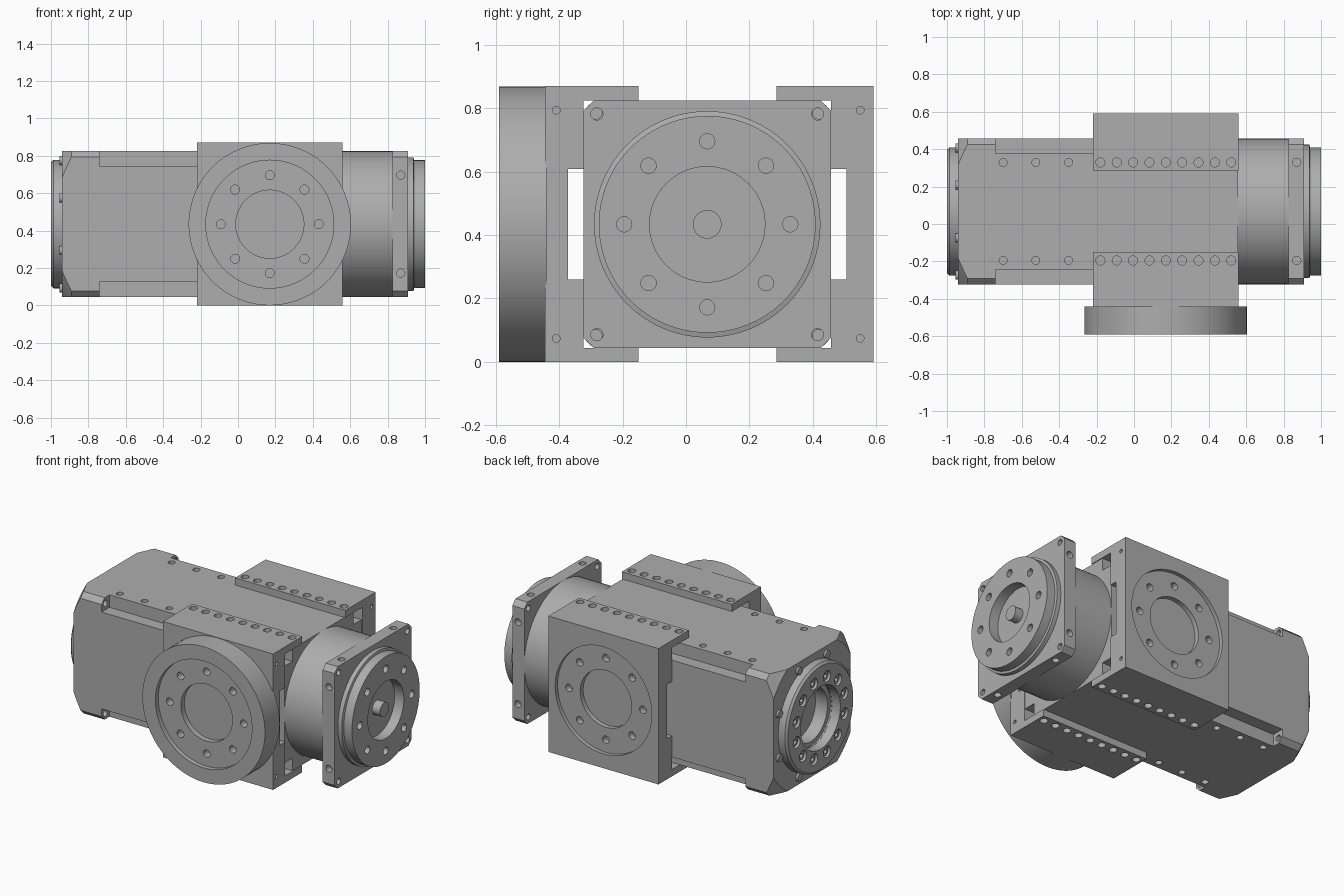
import bpy, bmesh, math
from mathutils import Vector, Matrix

if "Cube" in bpy.data.objects:
    bpy.data.objects.remove(bpy.data.objects["Cube"])

GREY = (0.42, 0.42, 0.42, 1)
metal = bpy.data.materials.new("machined grey")
metal.use_nodes = True
metal.diffuse_color = GREY
metal.node_tree.nodes["Principled BSDF"].inputs["Base Color"].default_value = GREY

CY, CZ = 0.067, 0.434          # main axis
DX = 0.17                      # cross axis
HALF = 0.39
X, Y, Z = Vector((1, 0, 0)), Vector((0, 1, 0)), Vector((0, 0, 1))


def finish(name, bm):
    bmesh.ops.remove_doubles(bm, verts=bm.verts, dist=0.0001)
    bmesh.ops.recalc_face_normals(bm, faces=bm.faces)
    mesh = bpy.data.meshes.new(name)
    bm.to_mesh(mesh)
    bm.free()
    mesh.materials.append(metal)
    obj = bpy.data.objects.new(name, mesh)
    bpy.context.collection.objects.link(obj)
    return obj


def add_box(bm, lo, hi):
    lo, hi = Vector(lo), Vector(hi)
    m = Matrix.Translation((lo + hi) / 2) @ Matrix.Diagonal((*(hi - lo), 1))
    bmesh.ops.create_cube(bm, size=1, matrix=m)


def place(origin, axis):
    return Matrix.Translation(origin) @ axis.to_track_quat('Z', 'Y').to_matrix().to_4x4()


def lathe(name, origin, axis, profile, steps=96):
    """Turn (radius, height) points around an axis."""
    bm = bmesh.new()
    vs = [bm.verts.new((r, 0, h)) for r, h in profile]
    edges = [bm.edges.new(p) for p in zip(vs, vs[1:])]
    bmesh.ops.spin(bm, geom=vs + edges, cent=(0, 0, 0), axis=(0, 0, 1),
                   angle=math.tau, steps=steps, use_merge=False)
    bm.transform(place(origin, axis))
    return finish(name, bm)


def add_pins(bm, points, axis, r, out, depth):
    """Cylinders from `out` above each point to `depth` below it."""
    for p in points:
        bmesh.ops.create_cone(bm, cap_ends=True, segments=20, radius1=r, radius2=r,
                              depth=out + depth,
                              matrix=place(Vector(p) + axis * (out - depth) / 2, axis))


def cut(obj, cutter, op='DIFFERENCE'):
    mod = obj.modifiers.new("cut", 'BOOLEAN')
    mod.operation, mod.object, mod.solver = op, cutter, 'EXACT'
    bpy.context.view_layer.objects.active = obj
    bpy.ops.object.modifier_apply(modifier=mod.name)
    bpy.data.objects.remove(cutter)


def drill(obj, *groups):
    bm = bmesh.new()
    for points, axis, r, depth in groups:
        add_pins(bm, points, axis, r, 0.02, depth)
    cut(obj, finish("drill", bm))


def ring(origin, u, v, r, n=8, phase=0.0):
    return [Vector(origin) + r * (u * math.cos(a) + v * math.sin(a))
            for a in (phase + math.tau * i / n for i in range(n))]


def corners(x, d):
    return [(x, CY + s * d, CZ + t * d) for s in (-1, 1) for t in (-1, 1)]


def rows(xs, z):
    return [(x, CY + s * 0.262, z) for x in xs for s in (-1, 1)]


# Main housing with notched long corners
bm = bmesh.new()
add_box(bm, (-0.94, CY - HALF, CZ - HALF), (0.555, CY + HALF, CZ + HALF))
housing = finish("housing", bm)
bm = bmesh.new()
for _, y, z in corners(0, HALF):
    sy, sz = (1 if y > CY else -1), (1 if z > CZ else -1)
    a, b = (y - sy * 0.08, y + sy * 0.05), (z - sz * 0.08, z + sz * 0.05)
    add_box(bm, (-0.74, min(a), min(b)), (0.6, max(a), max(b)))
cut(housing, finish("notches", bm))

# Turned chamfer on the output end of the housing
cut(housing, lathe("turning", (-0.95, CY, CZ), X,
                   [(0, 0), (0.45, 0), (0.53, 0.06), (0.53, 1.6), (0, 1.6)]), 'INTERSECT')
body_x = (-0.7, -0.525, -0.35)
drill(housing, (rows(body_x, CZ + HALF), Z, 0.021, 0.05),
      (rows(body_x, CZ - HALF), -Z, 0.021, 0.05),
      (corners(-0.74, 0.352), X, 0.02, 0.06))
bm = bmesh.new()
add_pins(bm, [(-0.94, CY, CZ)], -X, 0.2, 0.02, 0.12)
cut(housing, finish("bore", bm))

# Output ring with stepped bore, sunk screws and edge screws
output_ring = lathe("output_ring", (-0.93, CY, CZ), -X,
                    [(0.17, -0.09), (0.17, 0.0), (0.2, 0.0), (0.2, 0.07), (0.33, 0.07),
                     (0.343, 0.057), (0.343, 0), (0.21, 0), (0.199, -0.01),
                     (0.199, -0.09), (0.17, -0.09)])
out_ring = ring((-1, CY, CZ), Y, Z, 0.25, 12, math.pi / 12)
drill(output_ring, (out_ring, -X, 0.036, 0.045))
bm = bmesh.new()
add_pins(bm, [p + X * 0.05 for p in out_ring], -X, 0.028, 0.038, 0)
add_pins(bm, ring((-0.94, CY, CZ), Y, Z, 0.368, 8, math.pi / 8), -X, 0.024, 0.014, 0.01)
screws = finish("output_screws", bm)
drill(screws, ([p + X * 0.012 for p in out_ring], -X, 0.014, 0.02))
lathe("output_bore_floor", (-0.83, CY, CZ), -X, [(0, 0), (0.2, 0), (0.2, 0.015), (0, 0.015)])

# Round neck and square input flange
lathe("neck", (0.55, CY, CZ), X, [(0, 0), (HALF, 0), (HALF, 0.28), (0, 0.28)])
bm = bmesh.new()
add_box(bm, (0.825, CY - HALF, CZ - HALF), (0.91, CY + HALF, CZ + HALF))
bmesh.ops.bevel(bm, geom=[e for e in bm.edges
                          if abs((e.verts[0].co - e.verts[1].co).x) > 0.05],
                offset=0.032, segments=1, affect='EDGES')
flange = finish("input_flange", bm)
sides = [(0.87, CY - HALF, CZ + s * 0.262) for s in (-1, 1)]
drill(flange, (corners(0.91, 0.348), X, 0.019, 0.12),
      (rows([0.87], CZ + HALF), Z, 0.022, 0.04), (rows([0.87], CZ - HALF), -Z, 0.022, 0.04),
      (sides, -Y, 0.022, 0.04), ([(x, CY + HALF, z) for x, _, z in sides], Y, 0.022, 0.04))

# Input face with central shaft
input_face = lathe("input_face", (0.905, CY, CZ), X,
                   [(0, 0), (0.357, 0), (0.357, 0.033), (0.342, 0.037), (0.342, 0.095),
                    (0.182, 0.095), (0.182, 0.03), (0.045, 0.03), (0.045, 0.085), (0, 0.085)])
drill(input_face, (ring((1, CY, CZ), Y, Z, 0.262), X, 0.024, 0.06))


# Clamp brackets: a C-shaped section with a relief slot behind the body
def bracket(name, s, outer, inner, tab):
    slot = inner + s * 0.05
    top = [(outer, CZ), (outer, 0.436), (tab, 0.436), (tab, HALF), (inner, HALF),
           (inner, 0.174), (slot, 0.174)]
    top[0:1] = []
    section = [(y, CZ + h) for y, h in top] + [(y, CZ - h) for y, h in reversed(top)]
    bm = bmesh.new()
    face = bm.faces.new([bm.verts.new((-0.22, y, max(z, 0))) for y, z in section])
    moved = bmesh.ops.extrude_face_region(bm, geom=[face])["geom"]
    bmesh.ops.translate(bm, vec=X * 0.78,
                        verts=[g for g in moved if isinstance(g, bmesh.types.BMVert)])
    obj = finish(name, bm)
    tab_x = [-0.18 + 0.0875 * i for i in range(9)]
    y = CY + s * 0.262
    drill(obj, ([(x, y, 0.87) for x in tab_x], Z, 0.024, 0.03),
          ([(x, y, 0) for x in tab_x], -Z, 0.024, 0.03),
          ([(0.56, (outer + slot) / 2, CZ + t * 0.36) for t in (-1, 1)], X, 0.012, 0.03))
    return obj


bracket("front_bracket", -1, -0.445, CY - HALF, -0.15)
rear = bracket("rear_bracket", 1, 0.592, CY + HALF, 0.285)

# Recessed rear face
cut(rear, lathe("recess", (DX, 0.592, CZ), Y,
                [(0, -0.055), (0.182, -0.055), (0.182, -0.025), (0.342, -0.025),
                 (0.342, 0.02), (0, 0.02)]))
drill(rear, (ring((DX, 0.567, CZ), X, Z, 0.262), Y, 0.024, 0.04))

# Front mounting disc
disc = lathe("front_disc", (DX, -0.44, CZ), -Y,
             [(0, 0), (0.434, 0), (0.434, 0.15), (0.342, 0.15), (0.342, 0.12),
              (0.182, 0.12), (0.182, 0.085), (0, 0.085)])
drill(disc, (ring((DX, -0.56, CZ), X, Z, 0.262), -Y, 0.024, 0.05))

# Smooth round surfaces, keep machined edges crisp
bpy.ops.object.select_all(action='DESELECT')
for obj in bpy.context.collection.objects:
    if obj.type == 'MESH' and metal.name in obj.data.materials:
        obj.select_set(True)
        bpy.context.view_layer.objects.active = obj
bpy.ops.object.shade_smooth_by_angle(angle=math.radians(30))
